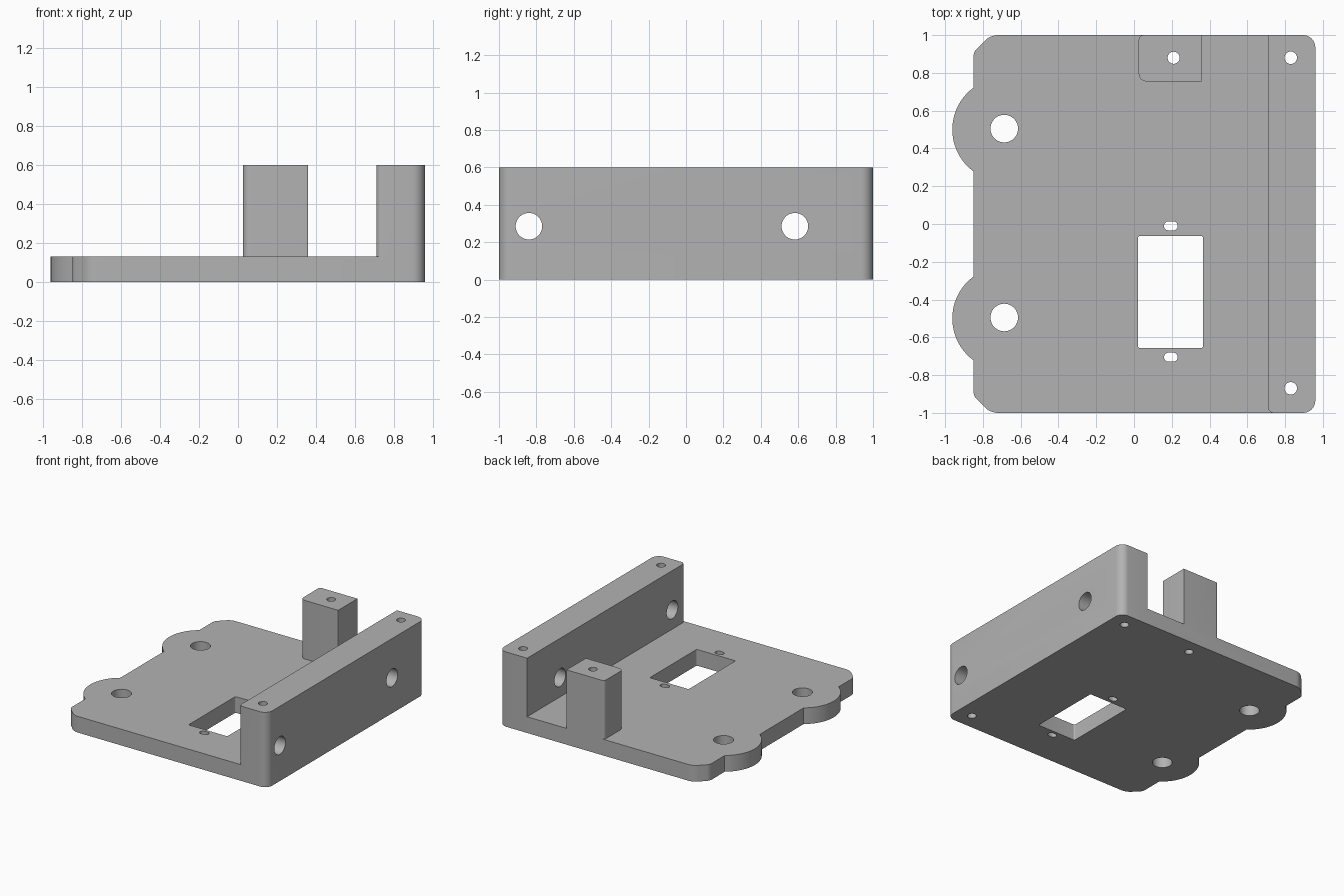
import bpy, bmesh
from math import sin, cos, pi, tan, asin
from mathutils import Vector, Matrix

cube = bpy.data.objects.get("Cube")
if cube:
    bpy.data.objects.remove(cube, do_unlink=True)

grey = bpy.data.materials.new("matte grey")
grey.use_nodes = True
colour = (0.45, 0.45, 0.45, 1)
grey.diffuse_color = colour
grey.node_tree.nodes["Principled BSDF"].inputs["Base Color"].default_value = colour

PLATE_TOP, TOP = 0.13, 0.6
LEFT, WALL, RIGHT = -0.85, 0.71, 0.96


def rounded(corners, steps=8):
    """Outline from (x, y, radius) corners, counter-clockwise."""
    points = []
    for i, (x, y, r) in enumerate(corners):
        p = Vector((x, y))
        if r == 0:
            points.append(p)
            continue
        a = (Vector(corners[i - 1][:2]) - p).normalized()
        b = (Vector(corners[(i + 1) % len(corners)][:2]) - p).normalized()
        half = a.angle(b) / 2
        centre = p + (a + b).normalized() * (r / sin(half))
        start = p + a * (r / tan(half)) - centre
        turn = pi - 2 * half
        points += [centre + Matrix.Rotation(turn * k / steps, 2) @ start
                   for k in range(steps + 1)]
    return points


def circle(x, y, r, n=48):
    return [Vector((x + r * cos(2 * pi * k / n), y + r * sin(2 * pi * k / n)))
            for k in range(n)]


def prism(name, outline, z0, z1):
    bm = bmesh.new()
    base = bm.faces.new([bm.verts.new((p.x, p.y, z0)) for p in outline])
    top = bmesh.ops.extrude_face_region(bm, geom=[base])["geom"]
    moved = [v for v in top if isinstance(v, bmesh.types.BMVert)]
    bmesh.ops.translate(bm, verts=moved, vec=(0, 0, z1 - z0))
    bmesh.ops.recalc_face_normals(bm, faces=bm.faces)
    mesh = bpy.data.meshes.new(name)
    bm.to_mesh(mesh)
    bm.free()
    mesh.materials.append(grey)
    obj = bpy.data.objects.new(name, mesh)
    bpy.context.collection.objects.link(obj)
    return obj


def combine(target, tool, operation):
    tool.hide_render = True
    mod = target.modifiers.new(tool.name, "BOOLEAN")
    mod.object, mod.operation, mod.solver = tool, operation, "EXACT"
    bpy.context.view_layer.objects.active = target
    bpy.ops.object.modifier_apply(modifier=mod.name)
    bpy.data.objects.remove(tool, do_unlink=True)


# Base plate with two round lobes on its left edge
LOBE_X, LOBE_R = -0.687, 0.275
spread = asin(0.222 / LOBE_R)


def lobe(y):
    angles = [pi - spread + 2 * spread * k / 24 for k in range(25)]
    return [(LOBE_X + LOBE_R * cos(a), y + LOBE_R * sin(a), 0) for a in angles]


plate_corners = [(RIGHT, -1, 0.065), (RIGHT, 1, 0.065),
                 (-0.76, 1, 0.1), (LEFT, 0.91, 0.06)]
plate_corners += lobe(0.5) + lobe(-0.5)
plate_corners += [(LEFT, -0.91, 0.06), (-0.76, -1, 0.1)]
bracket = prism("bracket", rounded(plate_corners), 0, PLATE_TOP)

# Upright side wall
wall = prism("side_wall", rounded([(WALL, -1, 0.03), (RIGHT, -1, 0.065),
                                   (RIGHT, 1, 0.065), (WALL, 1, 0)]), 0, TOP)
combine(bracket, wall, "UNION")

# Square post at the back
post = prism("post", rounded([(0.025, 0.755, 0.04), (0.36, 0.755, 0.006),
                              (0.36, 1, 0), (0.025, 1, 0.025)]), 0.05, TOP)
combine(bracket, post, "UNION")

# Vertical holes: lobes, wall ends and post
for x, y, r in [(LOBE_X, 0.505, 0.073), (LOBE_X, -0.495, 0.073),
                (0.83, 0.88, 0.033), (0.83, -0.87, 0.033), (0.21, 0.88, 0.032)]:
    combine(bracket, prism("hole_cutter", circle(x, y, r), -0.1, 0.8), "DIFFERENCE")


def slot(x, y, w, d, r):
    corners = [(x + sx * w / 2, y + sy * d / 2, r)
               for sx, sy in [(-1, -1), (1, -1), (1, 1), (-1, 1)]]
    combine(bracket, prism("slot_cutter", rounded(corners), -0.1, 0.8), "DIFFERENCE")


# Rectangular opening with a small slot at each end
slot(0.193, -0.36, 0.345, 0.595, 0.012)
for y in (-0.01, -0.705):
    slot(0.195, y, 0.072, 0.048, 0.0235)

# Cross holes through the side wall
for y in (-0.84, 0.582):
    cutter = prism("cross_hole_cutter", circle(0, 0, 0.071), 0.6, 1.1)
    cutter.matrix_world = Matrix.Translation((0, y, 0.285)) @ Matrix.Rotation(pi / 2, 4, "Y")
    bpy.context.view_layer.update()
    combine(bracket, cutter, "DIFFERENCE")

# Smooth the rounded faces, keep the edges sharp
bpy.ops.object.select_all(action="DESELECT")
bracket.select_set(True)
bpy.context.view_layer.objects.active = bracket
bpy.ops.object.shade_smooth_by_angle(angle=pi / 7)
